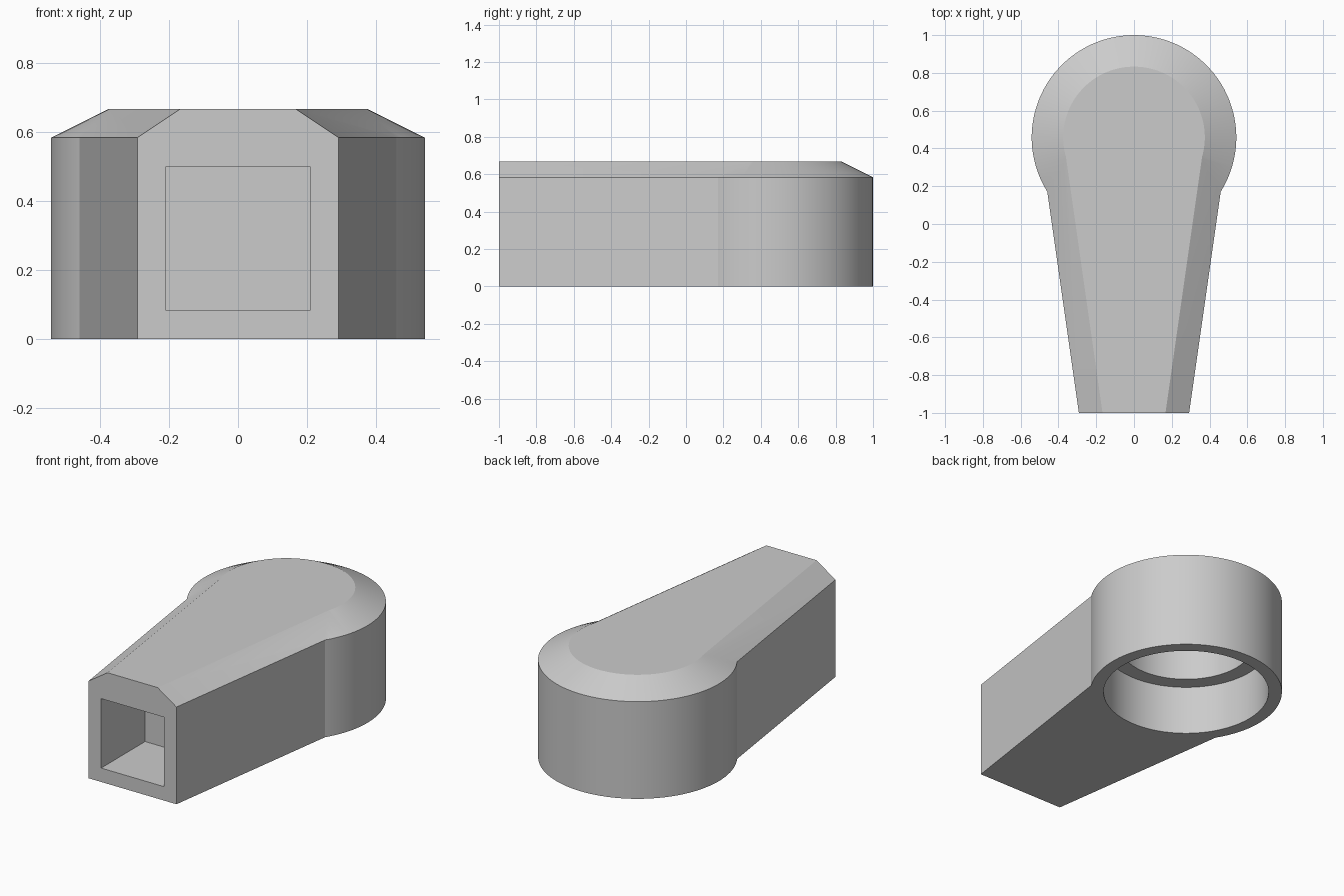
import bpy
import bmesh
from math import cos, sin, tau, radians

cube = bpy.data.objects.get("Cube")
if cube:
    bpy.data.objects.remove(cube, do_unlink=True)

U = 1 / 12                      # design unit
HEAD_Y = 1 - 6.5 * U            # centre of the round head

grey = bpy.data.materials.new("light_grey")
grey.use_nodes = True
colour = (0.6, 0.6, 0.6, 1)
grey.diffuse_color = colour
grey.node_tree.nodes["Principled BSDF"].inputs["Base Color"].default_value = colour


def loft(name, rings):
    """Closed solid through a list of equal-length point rings."""
    bm = bmesh.new()
    loops = [[bm.verts.new(p) for p in ring] for ring in rings]
    n = len(loops[0])
    for a, b in zip(loops, loops[1:]):
        for i in range(n):
            j = (i + 1) % n
            bm.faces.new((a[i], a[j], b[j], b[i]))
    bm.faces.new(loops[0][::-1])
    bm.faces.new(loops[-1])
    bmesh.ops.recalc_face_normals(bm, faces=bm.faces)
    mesh = bpy.data.meshes.new(name)
    bm.to_mesh(mesh)
    bm.free()
    mesh.materials.append(grey)
    obj = bpy.data.objects.new(name, mesh)
    bpy.context.collection.objects.link(obj)
    return obj


def turned(name, profile, sides=96):
    """Solid of revolution about the head axis from (radius, z) pairs."""
    angles = [tau * (i + 0.5) / sides for i in range(sides)]
    return loft(name, [[(r * cos(a), HEAD_Y + r * sin(a), z) for a in angles]
                       for r, z in profile])


def arm_section(y, half):
    """Rectangle with two chamfered top corners."""
    top = half - 1.5 * U
    return [(x, y, z) for x, z in ((-half, 0), (half, 0), (half, 7 * U),
                                   (top, 8 * U), (-top, 8 * U), (-half, 7 * U))]


def combine(target, other, operation):
    mod = target.modifiers.new(operation.lower(), "BOOLEAN")
    mod.operation = operation
    mod.solver = "EXACT"
    mod.object = other
    bpy.context.view_layer.objects.active = target
    bpy.ops.object.modifier_apply(modifier=mod.name)
    bpy.data.objects.remove(other, do_unlink=True)


# Round head with a chamfered top, joined to the tapered arm
body = turned("handle_body", [(6.5 * U, 0), (6.5 * U, 7 * U), (4.5 * U, 8 * U)])
arm = loft("tapered_arm", [arm_section(-1, 3.5 * U), arm_section(0.45, 0.499)])
combine(body, arm, "UNION")

# Stepped bore in the underside
bore = turned("bore_cutter", [(5.6 * U, -0.1), (5.6 * U, 0.3),
                              (4.5 * U, 0.3), (4.5 * U, 7 * U)])
combine(body, bore, "DIFFERENCE")

# Square socket in the front end
s = 2.5 * U
socket = loft("socket_cutter", [[(-s, y, U), (s, y, U), (s, y, 6 * U), (-s, y, 6 * U)]
                                for y in (-1.1, -1 + 5 * U)])
combine(body, socket, "DIFFERENCE")

# Smooth round walls, crisp edges
bpy.ops.object.select_all(action="DESELECT")
body.select_set(True)
bpy.context.view_layer.objects.active = body
bpy.ops.object.shade_smooth_by_angle(angle=radians(20))
